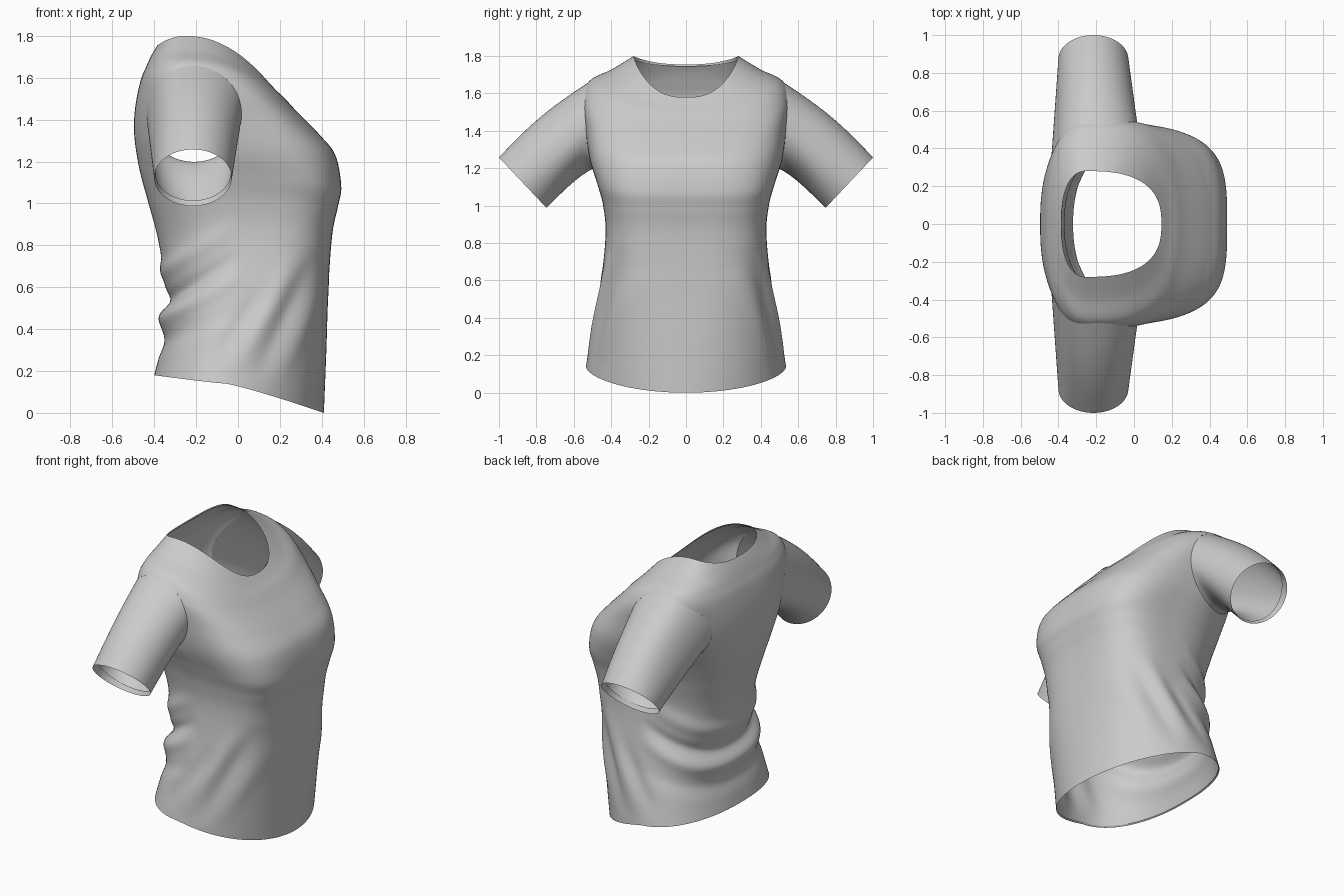
import bpy, bmesh, math
from mathutils import Vector
from mathutils.bvhtree import BVHTree

if "Cube" in bpy.data.objects:
    bpy.data.objects.remove(bpy.data.objects["Cube"])

AROUND, STEPS = 200, 14

# Torso keys: front x,z | side x,y,z | back x,z | front power, back power, height power
KEYS = [
    (.41, .00, -.06, .535, .14, -.40, .18, 2.0, 2.3, 1.15),
    (.422, .30, -.02, .50, .36, -.365, .34, 2.3, 2.3, 1.2),
    (.432, .60, .04, .452, .62, -.345, .58, 2.8, 2.3, 1.4),
    (.45, .85, .07, .43, .85, -.38, .82, 3.2, 2.3, 1.5),
    (.476, .98, .07, .443, 1.00, -.43, 1.01, 3.4, 2.4, 1.6),
    (.493, 1.08, .06, .475, 1.12, -.47, 1.16, 3.4, 2.5, 1.7),
    (.465, 1.23, -.03, .515, 1.25, -.495, 1.32, 3.2, 2.6, 1.8),
    (.388, 1.33, -.14, .54, 1.42, -.492, 1.45, 2.9, 2.6, 2.0),
    (.28, 1.44, -.21, .557, 1.57, -.467, 1.58, 2.7, 2.6, 2.0),
    (.225, 1.50, -.23, .515, 1.668, -.44, 1.65, 2.6, 2.5, 2.0),
    (.183, 1.54, -.24, .395, 1.73, -.412, 1.71, 2.6, 2.4, 2.1),
    (.145, 1.58, -.25, .28, 1.80, -.385, 1.755, 2.6, 2.4, 2.1),
]

# Cloth folds seen from the side: x0, z0, x1, z1, width, height, fades at both ends
FOLDS = [
    (-.40, .43, .02, .66, .045, .030, 0),
    (-.36, .525, .02, .76, .034, -.026, 0),
    (-.38, .66, .00, .90, .045, .018, 0),
    (-.38, .33, .02, .50, .045, -.014, 0),
    (-.15, .20, .15, .62, .050, -.012, 1),
    (-.02, .18, .28, .76, .050, .014, 1),
    (.08, .14, .38, .78, .045, -.014, 1),
    (.20, .15, .42, .66, .040, .008, 1),
]


def spline(keys):
    out = []
    for i in range(len(keys) - 1):
        a, b, c, d = (keys[max(0, min(len(keys) - 1, i + k))] for k in (-1, 0, 1, 2))
        for s in range(STEPS):
            t = s / STEPS
            out.append([q + .5 * t * (r - p + t * (2 * p - 5 * q + 4 * r - w + t * (3 * (q - r) + w - p)))
                        for p, q, r, w in zip(a, b, c, d)])
    return out + [list(keys[-1])]


def fold_height(x, z):
    total = 0
    for x0, z0, x1, z1, width, height, both in FOLDS:
        dx, dz = x1 - x0, z1 - z0
        t = max(0, min(1, ((x - x0) * dx + (z - z0) * dz) / (dx * dx + dz * dz)))
        d = math.hypot(x - x0 - t * dx, z - z0 - t * dz)
        fade = math.sin(math.pi * t) if both else math.cos(math.pi * t / 2)
        total += height * fade * math.exp(-(d / width) ** 2)
    return total


def torso_ring(k):
    fx, fz, sx, sy, sz, bx, bz, nf, nb, e = k
    ring = []
    for i in range(AROUND):
        a = 2 * math.pi * i / AROUND
        c, s = math.cos(a), math.sin(a)
        n = nf if c > 0 else nb
        r = (abs(c) ** n + abs(s) ** n) ** (-1 / n)
        u, v = c * r, s * r
        ex, ez = (fx, fz) if u > 0 else (bx, bz)
        p = Vector((sx + (ex - sx) * abs(u), sy * v, sz + (ez - sz) * abs(u) ** e))
        ring.append(p + Vector((c, s, 0)) * fold_height(p.x, p.z))
    return ring


def inset(ring, amount):
    mid = sum(ring, Vector()) / len(ring)
    return [p + (mid - p).normalized() * amount for p in ring]


def loft(rings):
    bm = bmesh.new()
    rows = [[bm.verts.new(p) for p in ring] for ring in rings]
    for lo, hi in zip(rows, rows[1:]):
        for i in range(len(lo)):
            j = (i + 1) % len(lo)
            bm.faces.new((lo[i], lo[j], hi[j], hi[i]))
    return bm


def finish(bm, name):
    mesh = bpy.data.meshes.new(name)
    bm.to_mesh(mesh)
    bm.free()
    ob = bpy.data.objects.new(name, mesh)
    bpy.context.collection.objects.link(ob)
    bpy.ops.object.select_all(action='DESELECT')
    ob.select_set(True)
    bpy.context.view_layer.objects.active = ob
    bpy.ops.object.shade_smooth_by_angle(angle=math.radians(75))


# Torso with narrow turned-in hems at the bottom and neck
rings = [torso_ring(k) for k in spline(KEYS)]
rings = [inset(rings[1], .006)] + rings + [inset(rings[-5], .008)]
body = loft(rings)
tree = BVHTree.FromBMesh(body)

# Armholes: an ellipse in the side view, laid on the torso
AX, AZ, RX, RZ = -.21, 1.425, .227, .232


def on_torso(x, z, side):
    hit = tree.ray_cast(Vector((x, side * 2, z)), Vector((0, -side, 0)))[0]
    return hit or tree.find_nearest(Vector((x, side * .54, z)))[0]


def armhole_q(p):
    return math.hypot((p.x - AX) / RX, (p.z - AZ) / RZ)


cut = [f for f in body.faces if abs(f.calc_center_median().y) > .3
       and armhole_q(f.calc_center_median()) < 1]
bmesh.ops.delete(body, geom=cut, context='FACES')
for v in body.verts:
    q = armhole_q(v.co)
    if v.is_boundary and abs(v.co.y) > .3 and q < 1.3:
        side = 1 if v.co.y > 0 else -1
        v.co = on_torso(AX + (v.co.x - AX) / q, AZ + (v.co.z - AZ) / q, side)
finish(body, "shirt_body")

# Sleeves run from the armhole to the slanted cuff, bending under the arm
for side, name in ((1, "left_sleeve"), (-1, "right_sleeve")):
    rows = [[] for _ in range(25)]
    for i in range(96):
        a = 2 * math.pi * i / 96
        c, s = math.cos(a), math.sin(a)
        start = on_torso(AX + RX * c, AZ + RZ * s, side)
        end = Vector((-.215 + .185 * c, side * (.873 + .127 * s), 1.123 + .135 * s))
        for j, row in enumerate(rows):
            t = j / 24
            bulge = (.016 * math.sin(math.pi * t) * max(0, s)
                     + .024 * math.sin(math.pi * t ** .5) * max(0, -s) ** 1.5)
            row.append(start.lerp(end, t) + Vector((0, side * bulge, bulge)))
    rows.append(inset(rows[-3], .008))
    bm = loft(rows)
    bmesh.ops.recalc_face_normals(bm, faces=bm.faces)
    finish(bm, name)
